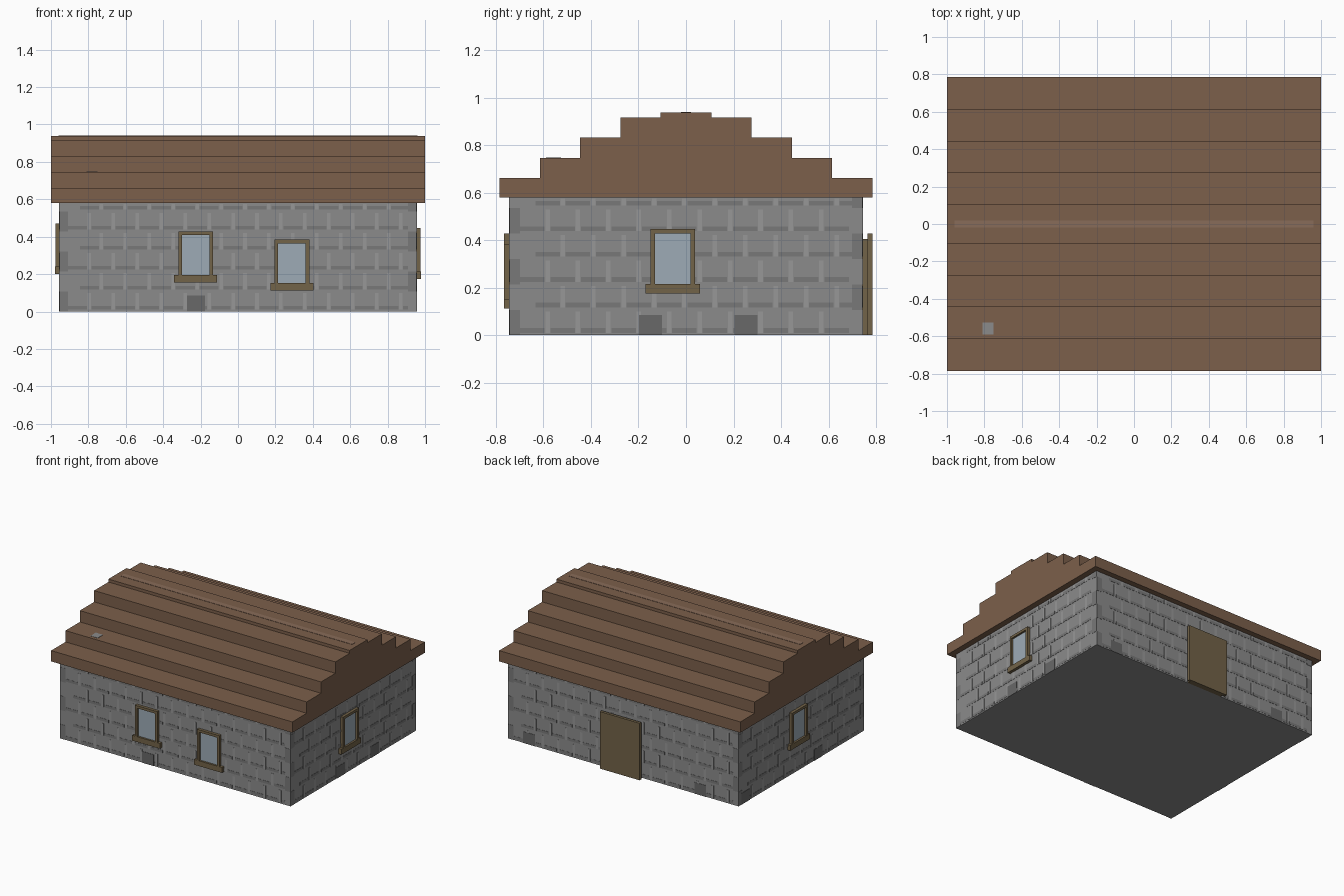
import bpy, bmesh, math
from mathutils import Matrix, Vector

if "Cube" in bpy.data.objects:
    bpy.data.objects.remove(bpy.data.objects["Cube"])

HX, HY, WALL_H = 0.955, 0.743, 0.58


def material(name, rgb):
    m = bpy.data.materials.new(name)
    m.diffuse_color = (*rgb, 1)
    m.use_nodes = True
    m.node_tree.nodes["Principled BSDF"].inputs["Base Color"].default_value = m.diffuse_color
    return m


STONE = material("stone", (0.26, 0.26, 0.26))
DARK = material("dark_stone", (0.19, 0.19, 0.19))
LIGHT = material("light_stone", (0.31, 0.31, 0.31))
SHADE = material("foundation_stone", (0.14, 0.14, 0.14))
ROOF = material("roof_brown", (0.20, 0.115, 0.07))
RIDGE = material("ridge_brown", (0.25, 0.15, 0.10))
WOOD = material("wood", (0.17, 0.125, 0.065))
GLASS = material("glass", (0.34, 0.41, 0.47))


def build(name, boxes, mat, rot=Matrix()):
    """One object from boxes given as (x0, x1, y0, y1, z0, z1)."""
    bm = bmesh.new()
    for x0, x1, y0, y1, z0, z1 in boxes:
        mtx = (rot @ Matrix.Translation(((x0 + x1) / 2, (y0 + y1) / 2, (z0 + z1) / 2))
               @ Matrix.Diagonal((x1 - x0, y1 - y0, z1 - z0, 1)))
        bmesh.ops.create_cube(bm, size=1, matrix=mtx)
    me = bpy.data.meshes.new(name)
    bm.to_mesh(me)
    bm.free()
    me.materials.append(mat)
    ob = bpy.data.objects.new(name, me)
    bpy.context.collection.objects.link(ob)
    return ob


# Each wall side: rotation about z, half width, distance from centre
SIDES = {
    "front": (0, HX, HY),
    "right": (90, HY, HX),
    "back": (180, HX, HY),
    "left": (-90, HY, HX),
}


def on_wall(side, name, rects, depth, mat):
    """Rectangles (u0, u1, z0, z1) raised from one wall."""
    ang, _, dist = SIDES[side]
    build(side + "_" + name, [(u0, u1, -dist - depth, -dist, z0, z1) for u0, u1, z0, z1 in rects],
          mat, Matrix.Rotation(math.radians(ang), 4, 'Z'))


# Stone body
build("walls", [(-HX, HX, -HY, HY, 0, WALL_H)], STONE)

# Stonework pattern: dark courses, light upright joints, corner stones
ROW, STEP = 0.107, 0.128
for side, (_, half, _) in SIDES.items():
    courses, joints, quoins = [], [], []
    edge = half - 0.045
    for r in range(6):
        z = 0.01 + r * ROW
        u = -edge + (STEP / 2 if r % 2 else 0)
        while u < edge - 0.02:
            courses.append((u, min(u + STEP - 0.025, edge), z, z + 0.02))
            if u + STEP < edge:
                joints.append((u + STEP - 0.022, u + STEP - 0.003, z, min(z + 0.09, 0.575)))
            u += STEP
        s = 1 if r % 2 else -1
        a, b = sorted((s * edge, s * half))
        quoins.append((a, b, r * ROW, min((r + 1) * ROW, WALL_H)))
    on_wall(side, "stone_courses", courses, 0.0015, DARK)
    on_wall(side, "stone_joints", joints, 0.0015, LIGHT)
    on_wall(side, "corner_stones", quoins, 0.0015, DARK)

# Foundation stones
for side, spots in {"front": [-0.225], "right": [-0.15, 0.252],
                    "back": [-0.78, 0.64], "left": [-0.66, 0.2]}.items():
    on_wall(side, "foundation_stones", [(u - 0.048, u + 0.048, 0, 0.085) for u in spots],
            0.0025, SHADE)

# Windows: side, centre, sill bottom
for i, (side, u, z) in enumerate([("front", -0.226, 0.155), ("front", 0.288, 0.112),
                                  ("right", -0.056, 0.175), ("left", -0.045, 0.2)]):
    w, t, zs, top = 0.093, 0.019, z + 0.04, z + 0.272
    on_wall(side, f"window_frame_{i}", [(u - w, u - w + t, zs, top), (u + w - t, u + w, zs, top),
                                        (u - w + t, u + w - t, top - t, top)], 0.022, WOOD)
    on_wall(side, f"window_sill_{i}", [(u - 0.115, u + 0.115, z, zs)], 0.0225, WOOD)
    on_wall(side, f"window_glass_{i}", [(u - w + t, u + w - t, zs, top - t)], 0.008, GLASS)

# Back door: inner slab and wider outer leaf
on_wall("back", "door_inner", [(-0.145, 0.145, 0, 0.405)], 0.022, WOOD)
build("back_door_leaf", [(-0.165, 0.165, HY + 0.021, HY + 0.042, 0, 0.427)], WOOD)

# Stepped roof: half profile mirrored, then extruded along x
half, z = [], 0.58
for y, top in [(0.785, 0.661), (0.615, 0.746), (0.445, 0.831), (0.275, 0.916), (0.107, 0.938)]:
    half += [(y, z), (y, top)]
    z = top
profile = half + [(-y, z) for y, z in reversed(half)]
bm = bmesh.new()
face = bm.faces.new([bm.verts.new((-1, y, z)) for y, z in profile])
ext = bmesh.ops.extrude_face_region(bm, geom=[face], use_keep_orig=True)
bmesh.ops.translate(bm, vec=Vector((2, 0, 0)),
                    verts=[g for g in ext["geom"] if isinstance(g, bmesh.types.BMVert)])
bmesh.ops.recalc_face_normals(bm, faces=bm.faces)
mesh = bpy.data.meshes.new("roof")
bm.to_mesh(mesh)
bm.free()
mesh.materials.append(ROOF)
bpy.context.collection.objects.link(bpy.data.objects.new("roof", mesh))

# Ridge strip and small stone patch on the roof
build("ridge_strip", [(-0.96, 0.96, -0.02, 0.02, 0.935, 0.94)], RIDGE)
build("roof_stone", [(-0.81, -0.75, -0.59, -0.527, 0.742, 0.748)], STONE)
